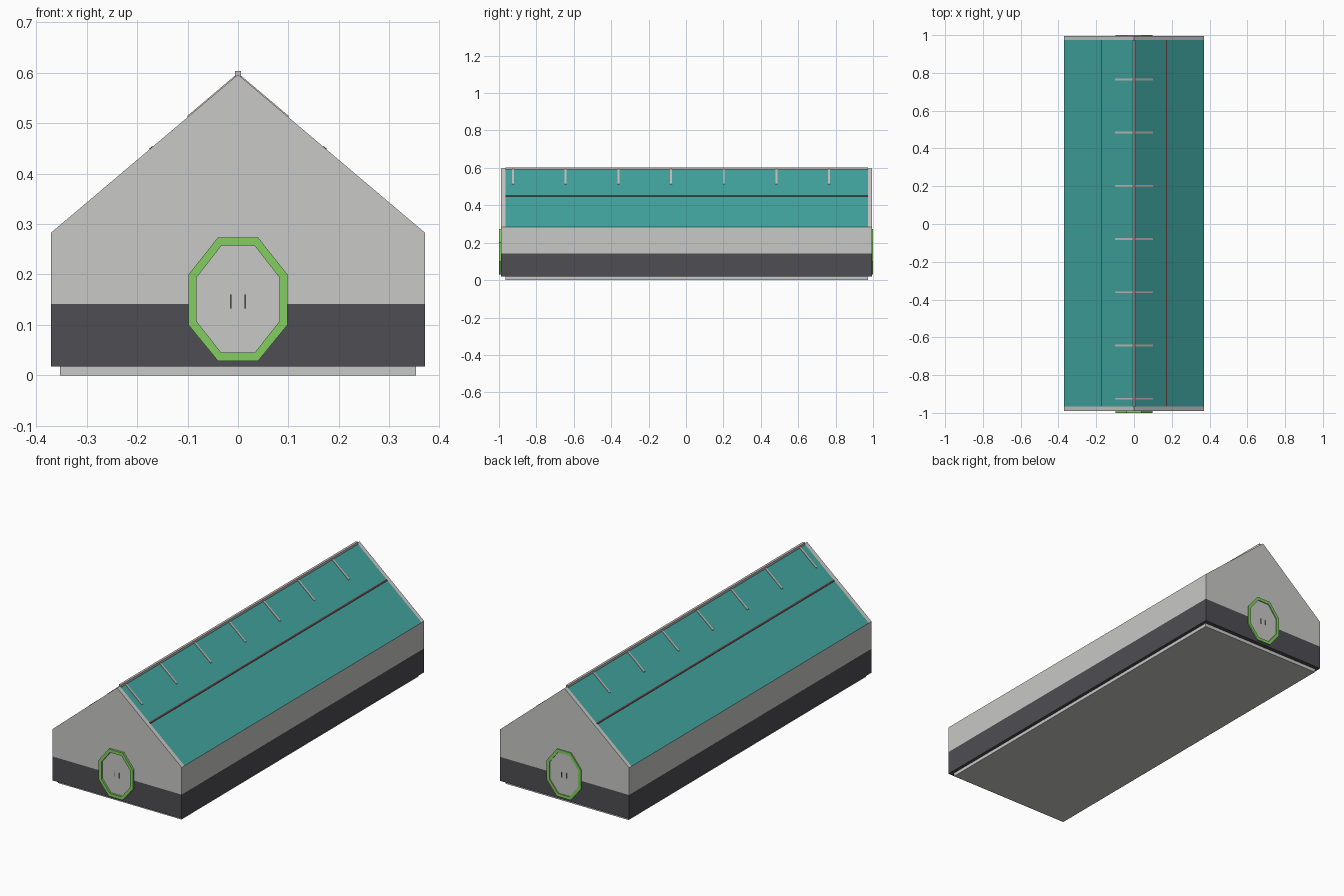
import bpy
import bmesh

cube = bpy.data.objects.get("Cube")
if cube:
    bpy.data.objects.remove(cube, do_unlink=True)


def material(name, hex_code):
    """Flat material from an sRGB hex colour, converted to linear."""
    srgb = [int(hex_code[i:i + 2], 16) / 255 for i in (0, 2, 4)]
    colour = [c / 12.92 if c < 0.04 else ((c + 0.055) / 1.055) ** 2.4 for c in srgb] + [1]
    mat = bpy.data.materials.new(name)
    mat.use_nodes = True
    mat.diffuse_color = colour
    mat.node_tree.nodes["Principled BSDF"].inputs["Base Color"].default_value = colour
    return mat


GREY = material("light grey", "c8c8c6")
DARK = material("charcoal", "4e4d52")
TEAL = material("teal roof", "41a59f")
GREEN = material("green", "82ce60")
RIB = material("warm grey", "cbc0bd")
SEAM = material("brown seam", "6b4344")
HANDLE = material("handle grey", "77777a")


def finish(name, bm, mats):
    bmesh.ops.recalc_face_normals(bm, faces=bm.faces)
    mesh = bpy.data.meshes.new(name)
    bm.to_mesh(mesh)
    bm.free()
    for mat in mats:
        mesh.materials.append(mat)
    obj = bpy.data.objects.new(name, mesh)
    bpy.context.collection.objects.link(obj)
    return obj


def loft(bm, profile, stations):
    """Join copies of an (x, z) profile at each y station; return the rings."""
    rings = [[bm.verts.new((x, y, z)) for x, z in profile] for y in stations]
    n = len(profile)
    for a, b in zip(rings, rings[1:]):
        for i in range(n):
            j = (i + 1) % n
            bm.faces.new((a[i], a[j], b[j], b[i]))
    return rings


def prism(name, profile, y0, y1, mat):
    bm = bmesh.new()
    rings = loft(bm, profile, (y0, y1))
    for ring in rings:
        bm.faces.new(ring)
    return finish(name, bm, [mat])


def box(name, x0, x1, y0, y1, z0, z1, mat):
    return prism(name, [(x0, z0), (x1, z0), (x1, z1), (x0, z1)], y0, y1, mat)


# Main dimensions
HALF, BASE, BAND, EAVE, RIDGE = 0.37, 0.018, 0.142, 0.283, 0.596
FRONT, BACK = -0.989, 0.994
ROOF_FRONT, ROOF_BACK = -0.966, 0.973


def roof_z(x):
    return RIDGE - abs(x) * (RIDGE - EAVE) / HALF


# Plinth
box("plinth", -0.353, 0.353, ROOF_FRONT, ROOF_BACK, 0, BASE + 0.002, GREY)

# Body: dark lower band, grey walls and gable edges, teal roof slopes
bm = bmesh.new()
outline = [(-HALF, BASE), (HALF, BASE), (HALF, BAND), (HALF, EAVE),
           (0, RIDGE), (-HALF, EAVE), (-HALF, BAND)]
rings = loft(bm, outline, (FRONT, ROOF_FRONT, ROOF_BACK, BACK))
for ring in (rings[0], rings[-1]):
    bm.faces.new((ring[0], ring[1], ring[2], ring[6]))
    bm.faces.new(ring[2:])
bmesh.ops.recalc_face_normals(bm, faces=bm.faces)
for f in bm.faces:
    centre = f.calc_center_median()
    if centre.z < BAND:
        f.material_index = 1
    elif f.normal.z > 0.3 and ROOF_FRONT < centre.y < ROOF_BACK:
        f.material_index = 2
finish("building_body", bm, [GREY, DARK, TEAL])

# Ridge beam
box("roof_ridge", -0.006, 0.006, ROOF_FRONT, ROOF_BACK, RIDGE - 0.012, 0.603, RIB)


def roof_strip(name, x0, x1, y0, y1, lift, mat):
    """Thin strip lying on a roof slope between two x positions."""
    for side, sign in (("left", 1), ("right", -1)):
        profile = [(sign * x, roof_z(x) + dz)
                   for x, dz in ((x0, -0.004), (x1, -0.004), (x1, lift), (x0, lift))]
        prism(f"{name}_{side}", profile, y0, y1, mat)


# Long seam halfway down each slope, and short ribs along the ridge
roof_strip("roof_seam", 0.169, 0.175, ROOF_FRONT, ROOF_BACK, 0.002, SEAM)
for i in range(7):
    y = -0.925 + i * 0.2817
    roof_strip(f"roof_rib_{i + 1}", 0.004, 0.1, y - 0.005, y + 0.005, 0.003, RIB)


def octagon(x_in, x_out, z0, z1, z2, z3):
    right = [(x_in, z0), (x_out, z1), (x_out, z2), (x_in, z3)]
    return right + [(-x, z) for x, z in reversed(right)]


# Octagonal doors at both ends: panel, raised green frame and handles
outer = octagon(0.04, 0.098, 0.029, 0.1, 0.2, 0.273)
inner = octagon(0.033, 0.082, 0.045, 0.107, 0.194, 0.257)
for end, wall, tip, out in (("front", FRONT, -1.0, -1), ("back", BACK, 1.0, 1)):
    root = wall - out * 0.004
    prism(f"{end}_door_panel", inner, root, wall + out * 0.001, GREY)

    bm = bmesh.new()
    shells = [loft(bm, shape, (root, tip)) for shape in (outer, inner)]
    for k in (0, 1):
        a, b = shells[0][k], shells[1][k]
        for i in range(8):
            j = (i + 1) % 8
            bm.faces.new((a[i], a[j], b[j], b[i]))
    finish(f"{end}_door_frame", bm, [GREEN])

    for side, x in (("left", 0.014), ("right", -0.014)):
        box(f"{end}_door_handle_{side}", x - 0.0015, x + 0.0015,
            wall, wall + out * 0.004, 0.133, 0.16, HANDLE)
